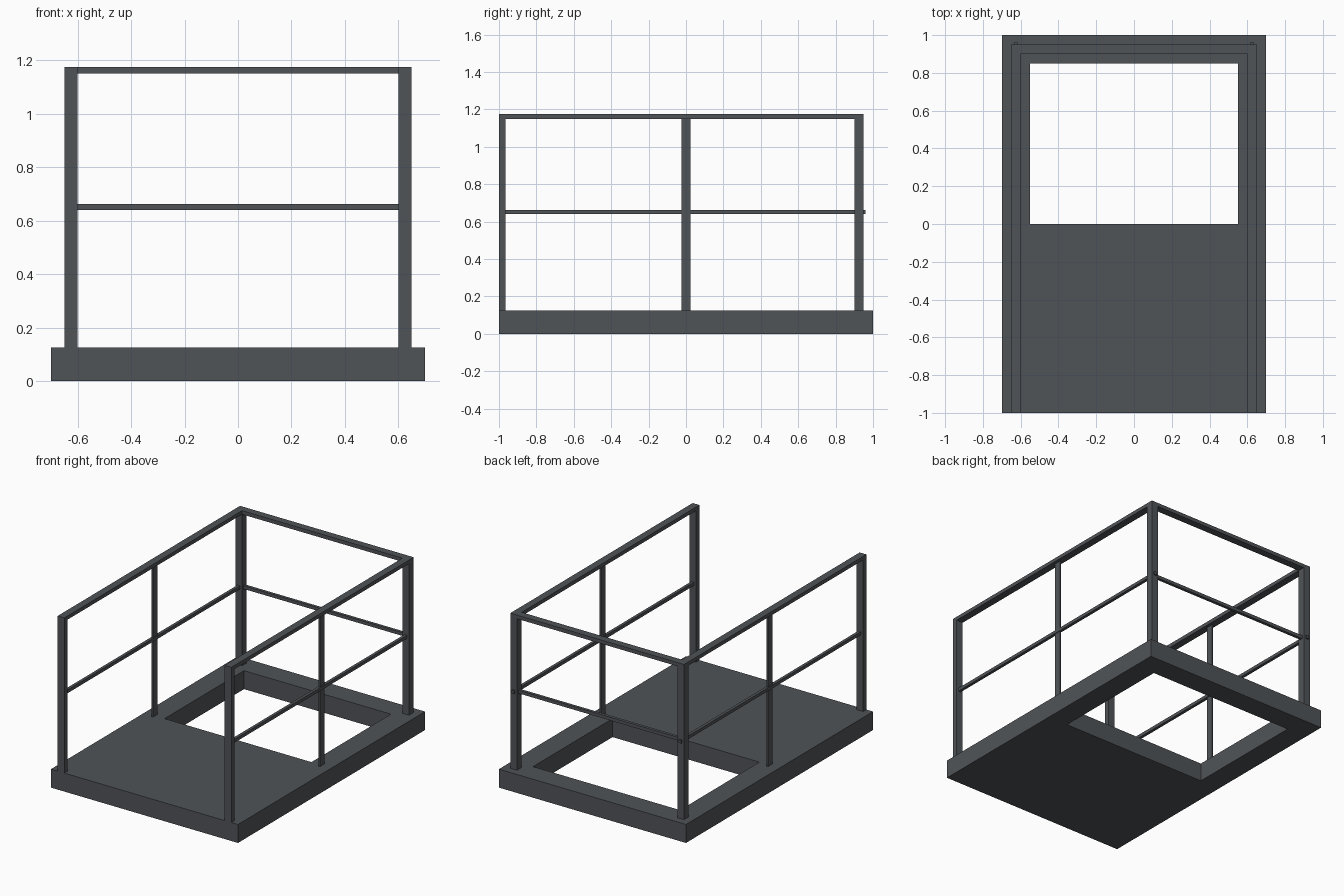
import bpy, bmesh

if "Cube" in bpy.data.objects:
    bpy.data.objects.remove(bpy.data.objects["Cube"])

# One dark steel colour for the whole platform
steel = bpy.data.materials.new("dark_grey_steel")
steel.diffuse_color = (0.080, 0.088, 0.096, 1.0)
steel.use_nodes = True
steel.node_tree.nodes["Principled BSDF"].inputs["Base Color"].default_value = steel.diffuse_color


def finish(name, bm):
    bmesh.ops.recalc_face_normals(bm, faces=bm.faces)
    me = bpy.data.meshes.new(name)
    bm.to_mesh(me)
    bm.free()
    me.materials.append(steel)
    ob = bpy.data.objects.new(name, me)
    bpy.context.collection.objects.link(ob)
    return ob


def box(name, x, y, z):
    bm = bmesh.new()
    bmesh.ops.create_cube(bm, size=1)
    for v in bm.verts:
        for i, (a, b) in enumerate((x, y, z)):
            v.co[i] = a if v.co[i] < 0 else b
    return finish(name, bm)


def sided(name, x, y, z):
    """Box on the right plus its mirror image on the left."""
    box("right_" + name, x, y, z)
    box("left_" + name, (-x[1], -x[0]), y, z)


DECK, TOP = 0.125, 1.175

# Deck slab with the rectangular hatch opening
bm = bmesh.new()


def loop(x, y0, y1, z):
    return [bm.verts.new(p) for p in ((-x, y0, z), (x, y0, z), (x, y1, z), (-x, y1, z))]


loops = [loop(0.7, -1, 1, DECK), loop(0.55, 0, 0.85, DECK),
         loop(0.55, 0, 0.85, 0), loop(0.7, -1, 1, 0)]
for k in range(4):
    a, b = loops[k], loops[(k + 1) % 4]
    for i in range(4):
        j = (i + 1) % 4
        bm.faces.new((a[i], a[j], b[j], b[i]))
finish("deck_with_hatch", bm)

# Posts
sided("front_post", (0.6, 0.65), (-1, -0.965), (DECK, TOP - 0.025))
sided("back_post", (0.6, 0.65), (0.9, 0.95), (DECK, TOP - 0.025))
sided("middle_post", (0.62, 0.63), (-0.025, 0.025), (DECK, TOP - 0.025))

# Top handrail around three sides
sided("handrail", (0.6, 0.65), (-1, 0.95), (TOP - 0.025, TOP))
box("back_handrail", (-0.6, 0.6), (0.9, 0.95), (TOP - 0.025, TOP))

# Thin knee rails; the side ones poke slightly through the back posts
sided("knee_rail", (0.615, 0.635), (-0.966, 0.96), (0.64, 0.662))
box("back_knee_rail", (-0.6, 0.6), (0.915, 0.935), (0.64, 0.662))
